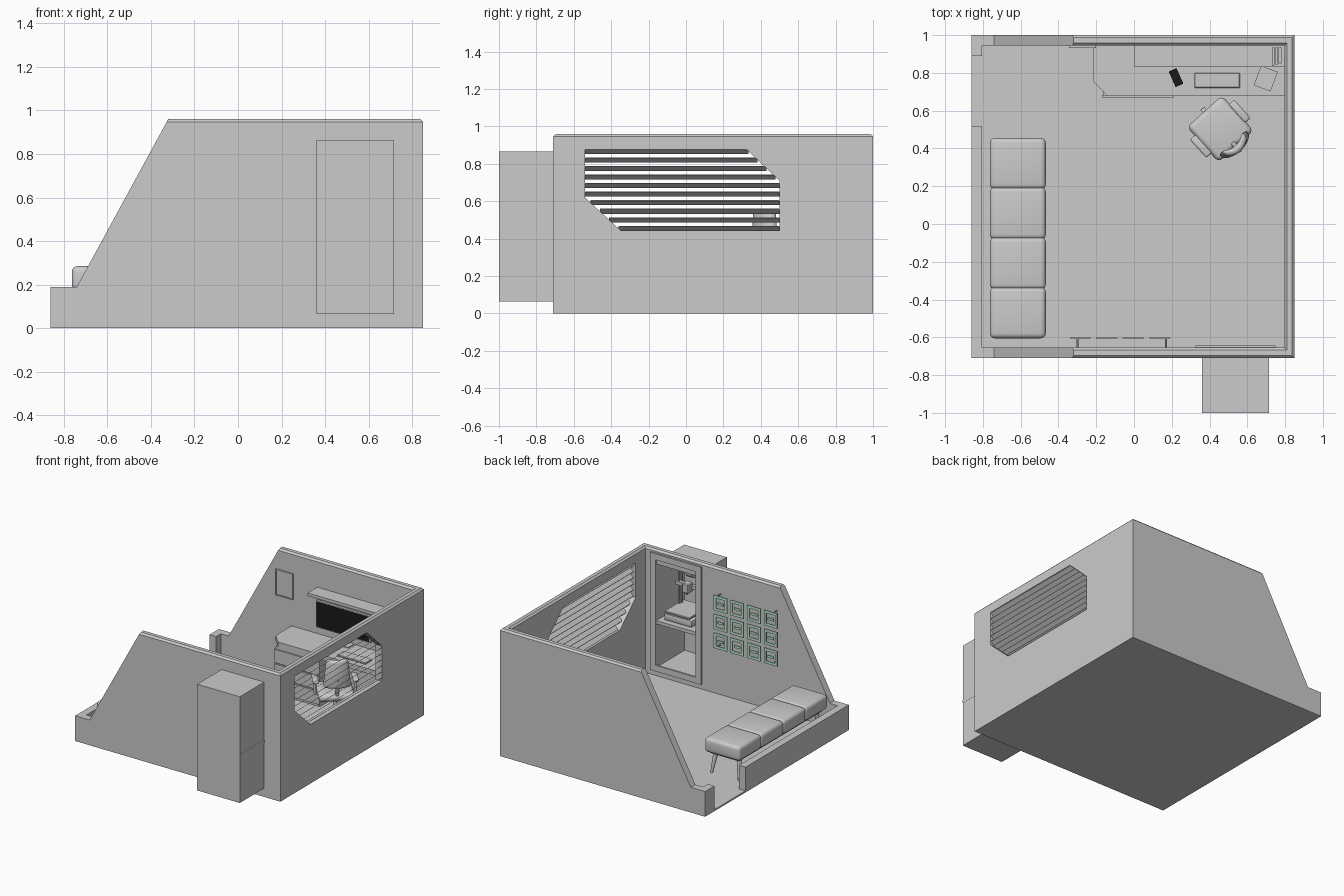
import bpy, bmesh, math
from mathutils import Vector, Matrix

if "Cube" in bpy.data.objects:
    bpy.data.objects.remove(bpy.data.objects["Cube"])


def material(name, rgb):
    m = bpy.data.materials.new(name)
    m.diffuse_color = (*rgb, 1)
    m.use_nodes = True
    m.node_tree.nodes["Principled BSDF"].inputs["Base Color"].default_value = m.diffuse_color
    return m


black = material("black", (0.01, 0.01, 0.01))
mint = material("mint", (0.5, 0.78, 0.62))


def finish(name, bm, mat=None, smooth=False):
    bmesh.ops.recalc_face_normals(bm, faces=bm.faces)
    me = bpy.data.meshes.new(name)
    bm.to_mesh(me)
    bm.free()
    ob = bpy.data.objects.new(name, me)
    bpy.context.collection.objects.link(ob)
    if mat:
        me.materials.append(mat)
    if smooth:
        bpy.ops.object.select_all(action='DESELECT')
        ob.select_set(True)
        bpy.context.view_layer.objects.active = ob
        bpy.ops.object.shade_smooth_by_angle(angle=math.radians(40))
    return ob


def box(name, x, y, z, bevel=0, seg=3, mat=None, rot=0):
    """Box from (min, max) pairs, optionally rounded and turned about its own z axis."""
    bm = bmesh.new()
    bmesh.ops.create_cube(bm, size=1)
    size = [b - a for a, b in (x, y, z)]
    mid = Vector([(a + b) / 2 for a, b in (x, y, z)])
    bmesh.ops.scale(bm, vec=size, verts=bm.verts)
    if bevel:
        bmesh.ops.bevel(bm, geom=bm.edges[:], offset=bevel, segments=seg, affect='EDGES', profile=0.5)
    bmesh.ops.transform(bm, matrix=Matrix.Translation(mid) @ Matrix.Rotation(rot, 4, 'Z'), verts=bm.verts)
    return finish(name, bm, mat, bevel > 0 and seg > 1)


def prism(name, pts, offset, mat=None):
    bm = bmesh.new()
    f = bm.faces.new([bm.verts.new(p) for p in pts])
    r = bmesh.ops.extrude_face_region(bm, geom=[f])
    bmesh.ops.translate(bm, vec=offset, verts=[v for v in r['geom'] if isinstance(v, bmesh.types.BMVert)])
    return finish(name, bm, mat)


def rod(name, a, b, r1, r2=None, n=12, mat=None):
    a, b = Vector(a), Vector(b)
    bm = bmesh.new()
    m = Matrix.Translation((a + b) / 2) @ (b - a).to_track_quat('Z', 'Y').to_matrix().to_4x4()
    bmesh.ops.create_cone(bm, cap_ends=True, segments=n, radius1=r1, radius2=r2 or r1,
                          depth=(b - a).length, matrix=m)
    return finish(name, bm, mat, True)


def cut(ob, cutter):
    mod = ob.modifiers.new("cut", 'BOOLEAN')
    mod.operation, mod.solver, mod.object = 'DIFFERENCE', 'EXACT', cutter
    bpy.context.view_layer.update()
    me = bpy.data.meshes.new_from_object(ob.evaluated_get(bpy.context.evaluated_depsgraph_get()))
    ob.modifiers.clear()
    ob.data = me
    bpy.data.objects.remove(cutter)


def frame(name, x, y, z, t, mat=None):
    """Upright rectangular frame facing y, bar width t."""
    ob = box(name, x, y, z, mat=mat)
    cut(ob, box("cutter", (x[0] + t, x[1] - t), (y[0] - .1, y[1] + .1), (z[0] + t, z[1] - t)))
    return ob


# Room shell: side profile hollowed out, top rim chamfered
room = prism("room_walls", [(x, -.71, z) for x, z in
             ((-.86, 0), (.85, 0), (.85, .96), (-.32, .96), (-.74, .19), (-.86, .19))], (0, 1.71, 0))
cut(room, box("cutter", (-.805, .797), (-.655, .945), (.012, 2)))
bm = bmesh.new()
bm.from_mesh(room.data)
rim = [e for e in bm.edges if all(v.co.z > .955 for v in e.verts) and
       (abs(e.verts[0].co.x - e.verts[1].co.x) > .1 or abs(e.verts[0].co.y - e.verts[1].co.y) > .1)]
bmesh.ops.bevel(bm, geom=rim, offset=.013, segments=1, affect='EDGES', profile=.5)
bm.to_mesh(room.data)
bm.free()

# Entrance gap, window and alcove openings
cut(room, box("cutter", (-.9, -.79), (.52, .89), (.012, .5)))
window = [(-.54, .88), (.32, .88), (.5, .71), (.5, .445), (-.35, .445), (-.54, .62)]
cut(room, prism("cutter", [(.7, y, z) for y, z in window], (.3, 0, 0)))
cut(room, box("cutter", (.372, .703), (-.8, -.6), (.077, .853)))

# Blind slats, ends following the slanted window corners
for i in range(10):
    z = .867 - i * .0457
    y0 = -.54 + max(0, .62 - z) * 1.086
    y1 = .5 - max(0, z - .71) * 1.06
    prism("blind_slat", [(.845, y0, z + .013), (.845, y1, z + .013), (.815, y1, z - .011), (.815, y0, z - .011)],
          (0, 0, -.003))

# Alcove cabinet with shelf and door frame
alcove = box("alcove", (.36, .715), (-1, -.708), (.065, .865))
cut(alcove, box("cutter", (.372, .703), (-.988, -.6), (.077, .853)))
box("alcove_shelf", (.36, .716), (-1, -.65), (.405, .43))
frame("alcove_frame", (.325, .75), (-.657, -.642), (.05, .935), .045)

# Desktop printing machine on the shelf
box("machine_base", (.43, .66), (-.92, -.68), (.435, .485), .008, 2)
box("machine_bed", (.44, .65), (-.9, -.67), (.495, .51), .004, 1)
for x in (.455, .635):
    rod("machine_post", (x, -.85, .48), (x, -.85, .79), .011, n=8)
    rod("machine_screw", (x, -.825, .48), (x, -.825, .78), .005, n=8)
box("machine_top_bar", (.435, .655), (-.87, -.83), (.78, .805))
box("machine_gantry", (.435, .655), (-.84, -.81), (.655, .68))
box("machine_head", (.52, .575), (-.83, -.77), (.63, .70), .006, 1)
rod("machine_nozzle", (.547, -.79, .635), (.547, -.79, .61), .012, .003)
rod("machine_spool", (.52, -.85, .765), (.57, -.85, .765), .04, n=20)

# Desk with clipped corner, drawer cabinet, upper shelf
prism("desk_top", [(x, y, .37) for x, y in ((-.215, .944), (-.215, .755), (-.14, .677), (.796, .677), (.796, .944))],
      (0, 0, .038))
box("drawer_cabinet", (-.165, .205), (.68, .944), (.012, .37))
for i in range(3):
    box("drawer_front", (-.17, .21), (.67, .682), (.03 + i * .11, .13 + i * .11))
box("upper_shelf", (0, .796), (.83, .944), (.735, .757))

# Screen, its stand, and small things on desk and shelf
box("screen_case", (.01, .46), (.915, .935), (.47, .67))
box("screen_panel", (.017, .453), (.911, .916), (.477, .663), mat=black)
box("screen_neck", (.215, .255), (.92, .94), (.405, .48))
box("screen_foot", (.16, .31), (.87, .94), (.406, .414))
box("handset", (.2, .245), (.73, .82), (.408, .417), mat=black, rot=.42)
box("keyboard", (.32, .56), (.72, .8), (.408, .42), .004, 1)
box("tablet", (.65, .745), (.715, .825), (.408, .418), rot=-.35)
box("tablet_face", (.66, .735), (.725, .815), (.417, .421), rot=-.35)
for i in range(3):
    box("book", (.73 + i * .018, .745 + i * .018), (.84 + .005 * i, .935), (.757, .87 - .015 * i))

# Wall picture
frame("picture_frame", (-.345, -.2), (.932, .946), (.61, .805), .008)
box("picture", (-.339, -.206), (.938, .946), (.616, .799))

# Bench: four padded sections on splayed tapered legs
for i in range(4):
    y = -.605 + i * .265
    box("bench_cushion", (-.763, -.467), (y - .006 * (i > 0), y + .271 - .006 * (i == 3)), (.175, .285), .026, 4)
box("bench_rail", (-.735, -.495), (-.57, .42), (.162, .19))
for x, dx in ((-.71, -.02), (-.52, .02)):
    for y, dy in ((-.53, -.03), (.38, .03)):
        rod("bench_leg", (x + dx, y + dy, .012), (x, y, .175), .009, .019)

# Abstract wall light: rows of glowing bars and hollow tiles
for row in range(3):
    z = .38 + row * .142
    for col in range(4):
        x = -.34 + col * .14
        frame("light_tile", (x, x + .112), (-.607, -.6), (z, z + .115), .02, mint)
        box("light_bar", (x + .03, x + .082), (-.607, -.6), (z + .048, z + .066), mat=mint)
for x in (-.3, .17):
    for z in (.39, .77):
        rod("light_mount", (x, -.657, z), (x, -.605, z), .005, n=8)

# Swivel chair, built facing +y then turned toward the desk
chair = [box("chair_seat", (-.125, .125), (-.12, .13), (.235, .295), .028, 4),
         rod("chair_column", (0, 0, .08), (0, 0, .24), .016),
         rod("chair_hub", (0, 0, .055), (0, 0, .095), .028)]
back = box("chair_back", (-.095, .095), (-.155, -.115), (.35, .56), .018, 3)
bm = bmesh.new()
bm.from_mesh(back.data)
bmesh.ops.subdivide_edges(bm, edges=[e for e in bm.edges if abs(e.verts[0].co.x - e.verts[1].co.x) > .1],
                          cuts=6, use_grid_fill=True)
for v in bm.verts:
    v.co.y += 3.5 * v.co.x ** 2
    v.co.x *= 1 - .3 * max(0, (v.co.z - .46) / .1) ** 2
bm.to_mesh(back.data)
bm.free()
chair += [back, rod("chair_spine", (0, -.09, .245), (0, -.145, .42), .014)]
for s in (-1, 1):
    chair += [box("chair_armrest", sorted((s * .118, s * .158)), (-.06, .07), (.35, .375), .01, 3),
              rod("chair_arm_post", (s * .14, 0, .26), (s * .14, 0, .355), .01),
              rod("chair_arm_bracket", (s * .08, 0, .25), (s * .145, 0, .262), .01)]
for i in range(5):
    c, s = math.cos(i * math.tau / 5 + .3), math.sin(i * math.tau / 5 + .3)
    chair += [rod("chair_foot", (0, 0, .075), (c * .13, s * .13, .048), .014, .009, 8),
              rod("chair_wheel", (c * .13 - s * .012, s * .13 + c * .012, .03),
                  (c * .13 + s * .012, s * .13 - c * .012, .03), .018)]
turn = Matrix.Translation((.46, .5, 0)) @ Matrix.Rotation(math.radians(42), 4, 'Z')
for part in chair:
    part.data.transform(turn)
